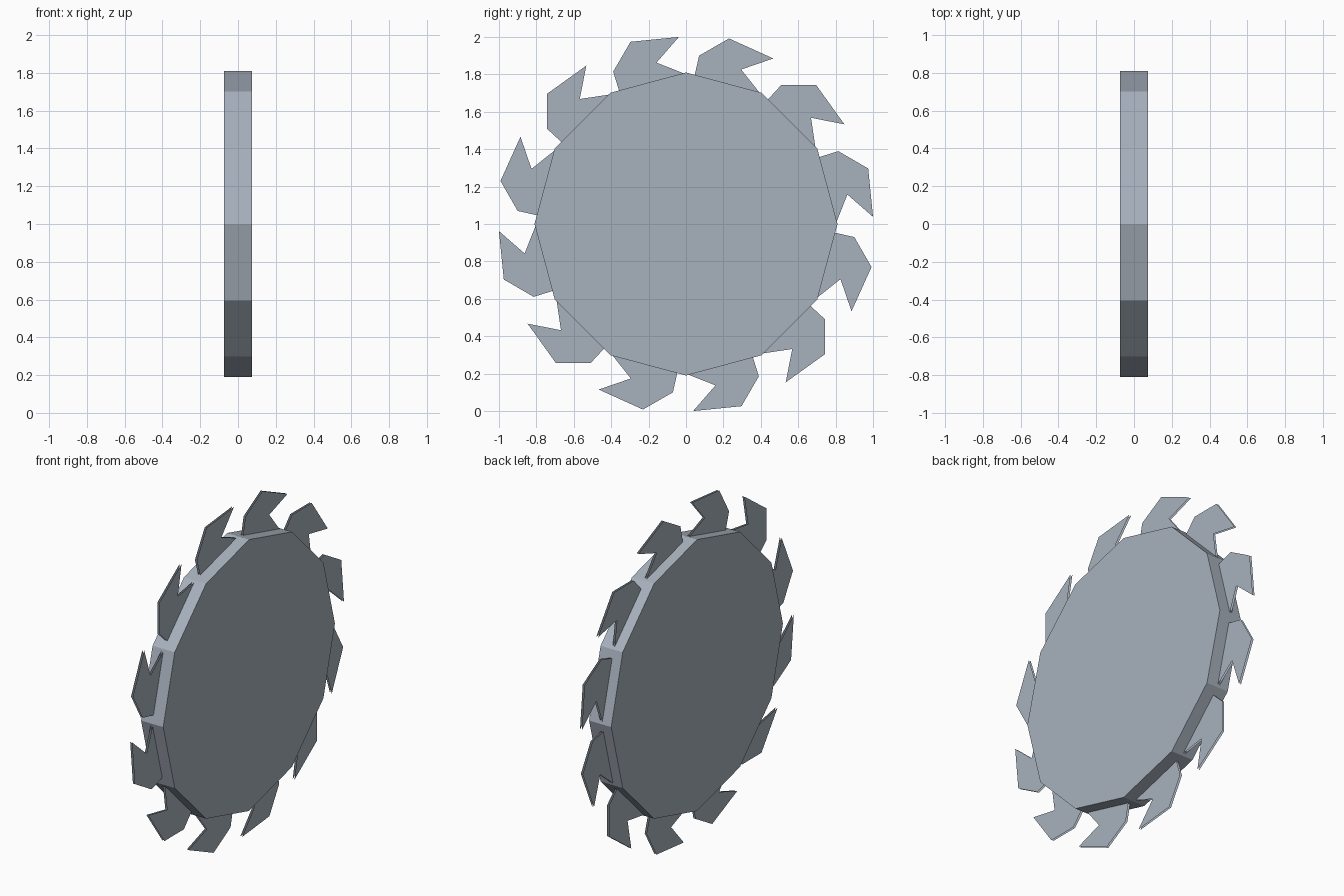
import bpy, bmesh
from math import sin, cos, radians

if "Cube" in bpy.data.objects:
    bpy.data.objects.remove(bpy.data.objects["Cube"])

SIDES = 12
RADIUS = 0.81
HALF = 0.073
CENTRE_Z = 1.0

# Blue-grey steel
steel = bpy.data.materials.new("steel")
steel.diffuse_color = (0.39, 0.44, 0.51, 1)
steel.use_nodes = True
steel.node_tree.nodes["Principled BSDF"].inputs["Base Color"].default_value = steel.diffuse_color


def finish(name, bm):
    mesh = bpy.data.meshes.new(name)
    bm.to_mesh(mesh)
    bm.free()
    mesh.materials.append(steel)
    obj = bpy.data.objects.new(name, mesh)
    obj.location.z = CENTRE_Z
    bpy.context.collection.objects.link(obj)
    return obj


# Twelve-sided blade disc, corner pointing straight up, axis along x
bm = bmesh.new()
ring = [bm.verts.new((-HALF, RADIUS * sin(radians(30 * i)), RADIUS * cos(radians(30 * i))))
        for i in range(SIDES)]
face = bm.faces.new(ring)
ext = bmesh.ops.extrude_face_region(bm, geom=[face], use_keep_orig=True)
bmesh.ops.translate(bm, vec=(2 * HALF, 0, 0),
                    verts=[g for g in ext["geom"] if isinstance(g, bmesh.types.BMVert)])
bmesh.ops.recalc_face_normals(bm, faces=bm.faces[:])
finish("saw_disc", bm)

# Hooked cutting teeth: two close flat sheets near the middle of the disc (y, z)
TOOTH = [(0.044, 0.785), (0.07, 0.90), (0.23, 0.992),
         (0.467, 0.885), (0.295, 0.826), (0.395, 0.70)]
bm = bmesh.new()
for x, outline in ((0.0, TOOTH[::-1]), (-0.012, TOOTH)):
    for i in range(SIDES):
        c, s = cos(radians(30 * i)), sin(radians(30 * i))
        bm.faces.new([bm.verts.new((x, y * c + z * s, z * c - y * s))
                      for y, z in outline])
finish("saw_teeth", bm)
